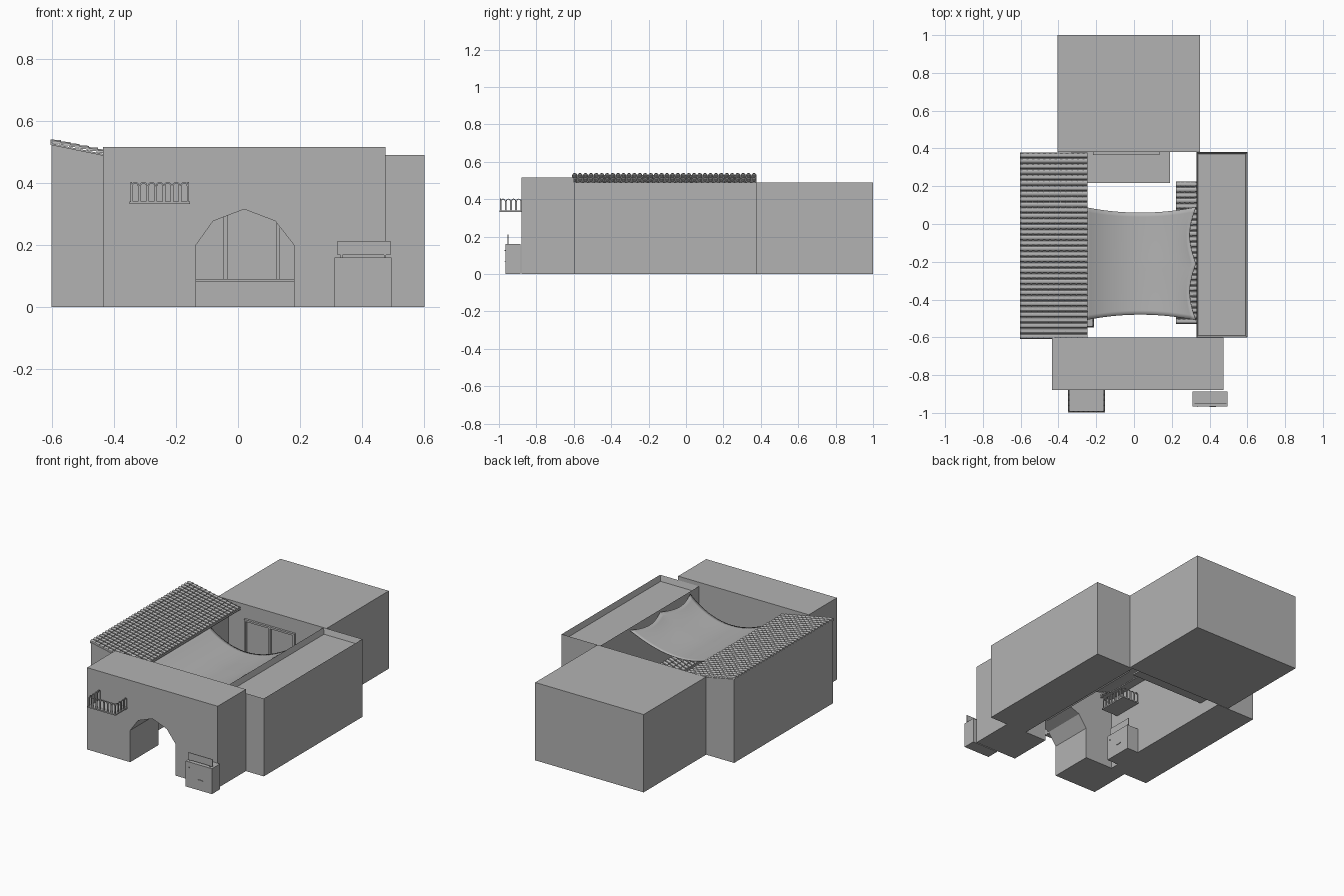
import bpy, bmesh, math
from mathutils import Matrix, Vector

cube = bpy.data.objects.get("Cube")
if cube:
    bpy.data.objects.remove(cube)

plaster = bpy.data.materials.new("plain_grey")
plaster.use_nodes = True
GREY = (0.45, 0.45, 0.45, 1)
plaster.diffuse_color = GREY
plaster.node_tree.nodes["Principled BSDF"].inputs["Base Color"].default_value = GREY


def finish(bm, name, matrix=None):
    if matrix:
        bm.transform(matrix)
    bmesh.ops.recalc_face_normals(bm, faces=bm.faces)
    mesh = bpy.data.meshes.new(name)
    bm.to_mesh(mesh)
    bm.free()
    mesh.materials.append(plaster)
    obj = bpy.data.objects.new(name, mesh)
    bpy.context.collection.objects.link(obj)
    return obj


def add_box(bm, x, y, z):
    size = [b - a for a, b in (x, y, z)]
    centre = [(a + b) / 2 for a, b in (x, y, z)]
    m = Matrix.Translation(centre) @ Matrix.Diagonal((*size, 1))
    bmesh.ops.create_cube(bm, size=1, matrix=m)


def box(name, x, y, z):
    bm = bmesh.new()
    add_box(bm, x, y, z)
    return finish(bm, name)


def extrude_profile(name, points, y0, y1):
    """Extrude an x-z outline along y."""
    bm = bmesh.new()
    face = bm.faces.new([bm.verts.new((x, y0, z)) for x, z in points])
    ext = bmesh.ops.extrude_face_region(bm, geom=[face])
    verts = [v for v in ext["geom"] if isinstance(v, bmesh.types.BMVert)]
    bmesh.ops.translate(bm, verts=verts, vec=(0, y1 - y0, 0))
    return finish(bm, name)


def tile_roof(name, x0, z0, x1, z1, y0, y1, cols, rows):
    """Overlapping barrel tiles; columns step down the slope, rows run along y."""
    bm = bmesh.new()
    start, end = Vector((x0, 0, z0)), Vector((x1, 0, z1))
    width = (y1 - y0) / rows
    sides = 5
    for c in range(cols):
        upper = start.lerp(end, c / cols)
        lower = start.lerp(end, min(1, (c + 1.15) / cols)) + Vector((0, 0, 0.005))
        for r in range(rows):
            mid = y0 + (r + 0.5) * width
            rings = []
            for p, scale in ((upper, 0.44), (lower, 0.5)):
                ring = []
                for i in range(sides + 1):
                    a = math.pi * i / sides
                    off = Vector((0, mid + math.cos(a) * width * scale,
                                  math.sin(a) * width * 0.42))
                    ring.append(bm.verts.new(p + off))
                rings.append(ring)
            top, bottom = rings
            for i in range(sides):
                bm.faces.new((top[i], top[i + 1], bottom[i + 1], bottom[i]))
            bm.faces.new(bottom)
            bm.faces.new(top)
    # Thin board under the tiles
    under = Vector((0, 0, -0.006))
    corners = [Vector((p.x, y, p.z)) for p, y in
               ((start, y0), (end, y0), (end, y1), (start, y1))]
    hi = [bm.verts.new(p) for p in corners]
    lo = [bm.verts.new(p + under) for p in corners]
    bm.faces.new(hi)
    bm.faces.new(lo)
    for i in range(4):
        j = (i + 1) % 4
        bm.faces.new((hi[i], hi[j], lo[j], lo[i]))
    return finish(bm, name)


def add_hoop(bm, a, b, height):
    """Thin arched rail bar standing between two floor points."""
    a, b = Vector(a), Vector(b)
    along = (b - a).normalized()
    radius = (b - a).length / 2
    mid = (a + b) / 2
    up = Vector((0, 0, 1))
    side = along.cross(up)
    path = [(-radius, 0)]
    for i in range(7):
        t = math.pi * (1 - i / 6)
        path.append((math.cos(t) * radius, height - radius + math.sin(t) * radius))
    path.append((radius, 0))
    half = 0.0025
    rings = []
    for u, z in path:
        k = (radius - 2 * half) / radius
        inner_z = z if z < height - radius else height - radius + (z - height + radius) * k
        ring = []
        for uu, zz, s in ((u, z, -half), (u, z, half),
                          (u * k, inner_z, half), (u * k, inner_z, -half)):
            ring.append(bm.verts.new(mid + along * uu + up * zz + side * s))
        rings.append(ring)
    for r, s in zip(rings, rings[1:]):
        for i in range(4):
            j = (i + 1) % 4
            bm.faces.new((r[i], r[j], s[j], s[i]))
    bm.faces.new(rings[0])
    bm.faces.new(rings[-1])


def balcony(name, matrix):
    """Balcony projecting toward local -y from a wall at y = 0."""
    bm = bmesh.new()
    w, d = 0.098, 0.118
    add_box(bm, (-w, w), (-d, 0), (0, 0.008))
    rw, rd = w - 0.006, d - 0.006
    n, m = 7, 4
    for i in range(n):
        x = -rw + 2 * rw * i / n
        add_hoop(bm, (x, -rd, 0.008), (x + 2 * rw / n, -rd, 0.008), 0.063)
    for s in (-rw, rw):
        for i in range(m):
            y = -rd + rd * i / m
            add_hoop(bm, (s, y, 0.008), (s, y + rd / m, 0.008), 0.063)
    return finish(bm, name, matrix)


def stall(name, matrix):
    """Cabinet with a raised sign board, facing local -y."""
    bm = bmesh.new()
    add_box(bm, (-0.092, 0.092), (-0.08, 0), (0, 0.16))
    add_box(bm, (-0.082, 0.088), (-0.068, -0.064), (0.167, 0.212))
    for x in (-0.07, 0.07):
        add_box(bm, (x - 0.003, x + 0.003), (-0.068, -0.064), (0.16, 0.168))
    add_box(bm, (-0.004, 0.03), (-0.084, -0.08), (0.063, 0.067))
    add_box(bm, (-0.07, -0.066), (-0.084, -0.08), (0.122, 0.128))
    return finish(bm, name, matrix)


# Gatehouse with an arched passage
extrude_profile("gatehouse", [
    (-0.435, 0), (-0.135, 0), (-0.135, 0.2), (-0.08, 0.277), (0.02, 0.315),
    (0.12, 0.277), (0.18, 0.2), (0.18, 0), (0.475, 0), (0.475, 0.515),
    (-0.435, 0.515)], -0.88, -0.6)

# Wing with a sloping tiled roof
extrude_profile("tiled_wing", [(-0.6, 0), (-0.33, 0), (-0.33, 0.467), (-0.6, 0.522)],
                -0.605, 0.378)
tile_roof("main_tile_roof", -0.604, 0.528, -0.247, 0.455, -0.61, 0.378, 12, 34)

# Flat wing with a sunken roof behind a parapet
bm = bmesh.new()
add_box(bm, (0.33, 0.6), (-0.6, 0.38), (0, 0.49))
bm.faces.ensure_lookup_table()
roof = max(bm.faces, key=lambda f: f.calc_center_median().z)
bmesh.ops.inset_region(bm, faces=[roof], thickness=0.014)
bmesh.ops.translate(bm, verts=roof.verts, vec=(0, 0, -0.035))
finish(bm, "flat_wing")

# Rear hall and its raised walkway
box("rear_hall", (-0.405, 0.35), (0.38, 1.0), (0, 0.49))
box("rear_walkway", (-0.33, 0.19), (0.218, 0.38), (0.08, 0.09))

# Door surrounds on the courtyard face of the rear hall
bm = bmesh.new()
for x in (-0.21, -0.04, 0.13):
    add_box(bm, (x - 0.006, x + 0.006), (0.366, 0.38), (0.09, 0.4))
add_box(bm, (-0.216, 0.136), (0.366, 0.38), (0.39, 0.402))
finish(bm, "door_surrounds")

# Low tiled awning inside the courtyard
tile_roof("courtyard_awning", 0.33, 0.14, 0.222, 0.092, -0.53, 0.225, 4, 26)

# Balconies and cabinets, outside and in the courtyard
turn = Matrix.Rotation(math.pi / 2, 4, "Z")
balcony("front_balcony", Matrix.Translation((-0.252, -0.88, 0.332)))
balcony("courtyard_balcony", Matrix.Translation((-0.33, -0.45, 0.332)) @ turn)
stall("front_cabinet", Matrix.Translation((0.403, -0.886, 0)))
stall("courtyard_cabinet", Matrix.Translation((-0.33, -0.45, 0)) @ turn)

# Sagging shade cloth, pinned at three points along the flat wing
bm = bmesh.new()
N = 24
bmesh.ops.create_grid(bm, x_segments=N, y_segments=N, size=0.5)
for v in bm.verts:
    u, t = v.co.x + 0.5, v.co.y + 0.5
    bow = 4 * u * (1 - u)
    scallop = abs(math.sin(2 * math.pi * t)) * u ** 5
    half = 0.3 - 0.03 * bow
    v.co = (-0.26 + 0.587 * u - 0.033 * scallop,
            -0.21 + (2 * t - 1) * half,
            0.455 + 0.022 * u - 0.09 * bow - 0.015 * scallop)
cloth = finish(bm, "shade_cloth")
thick = cloth.modifiers.new("thickness", "SOLIDIFY")
thick.thickness = 0.003
for poly in cloth.data.polygons:
    poly.use_smooth = True
